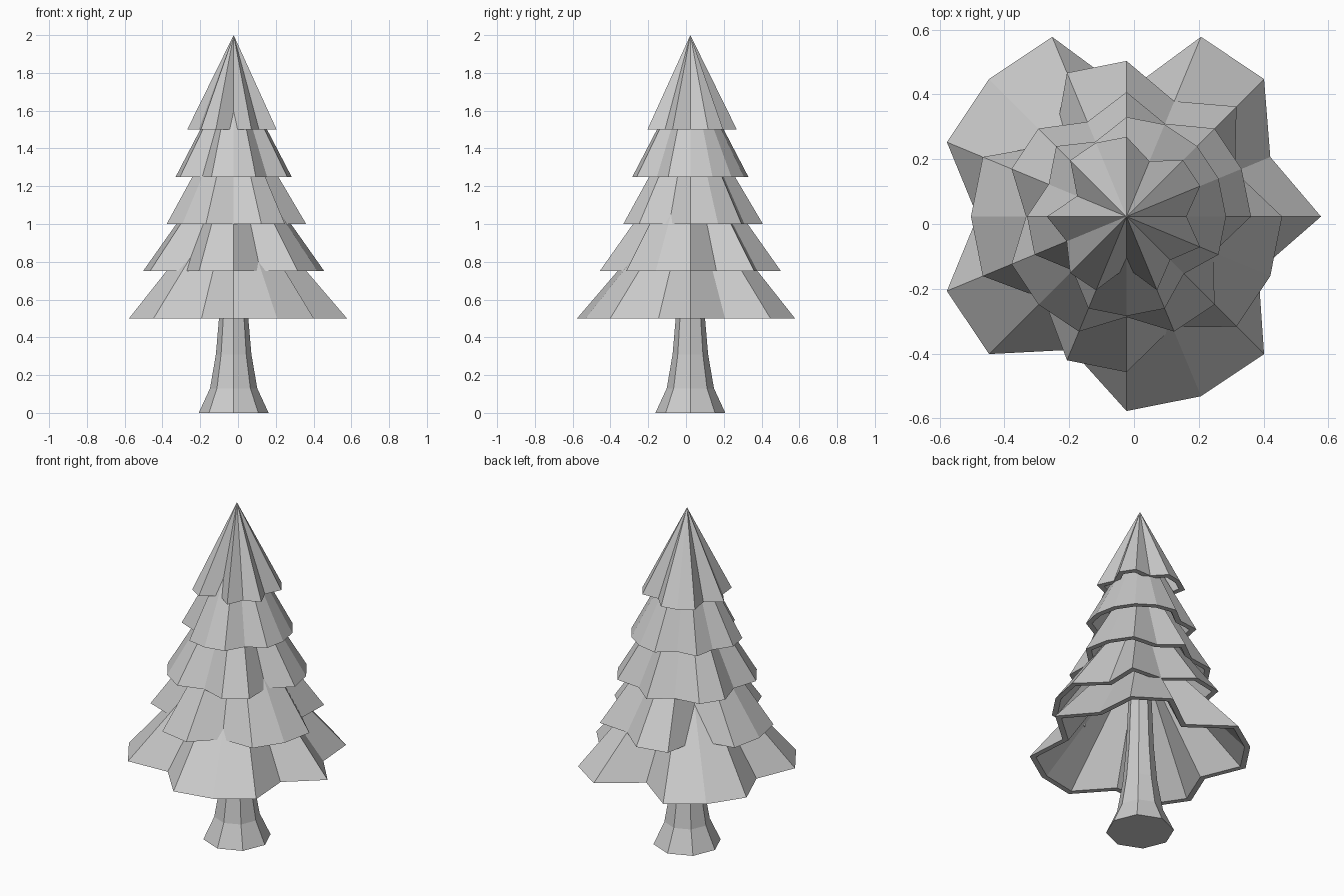
import bpy, bmesh, math

if "Cube" in bpy.data.objects:
    bpy.data.objects.remove(bpy.data.objects["Cube"])

CX, CY = -0.023, 0.023  # tree axis


def make_object(name, bm):
    bmesh.ops.recalc_face_normals(bm, faces=bm.faces)
    mesh = bpy.data.meshes.new(name)
    bm.to_mesh(mesh)
    bm.free()
    ob = bpy.data.objects.new(name, mesh)
    ob.location = (CX, CY, 0)
    bpy.context.collection.objects.link(ob)
    return ob


def ring(bm, radii, z):
    n = len(radii)
    return [bm.verts.new((r * math.cos(2 * math.pi * i / n),
                          r * math.sin(2 * math.pi * i / n), z))
            for i, r in enumerate(radii)]


# Trunk: flared eight-sided column
bm = bmesh.new()
rings = [ring(bm, [r] * 8, z) for r, z in
         [(0.185, 0), (0.125, 0.13), (0.094, 0.31), (0.076, 0.52), (0.06, 0.9)]]
for a, b in zip(rings, rings[1:]):
    for i in range(8):
        j = (i + 1) % 8
        bm.faces.new((a[i], a[j], b[j], b[i]))
bm.faces.new(rings[0][::-1])
bm.faces.new(rings[-1])
make_object("trunk", bm)


# Foliage: hollow 16-sided cone, some rim corners pulled inward
def foliage(name, z, apex, radius, notches, wall=0.03):
    bm = bmesh.new()
    rim = ring(bm, [notches.get(i, radius) for i in range(16)], z)
    tip = bm.verts.new((0, 0, apex))
    for i in range(16):
        bm.faces.new((rim[i], rim[(i + 1) % 16], tip))
    base = bm.faces.new(rim[::-1])
    bm.normal_update()
    bmesh.ops.inset_region(bm, faces=[base], thickness=wall, use_even_offset=True)
    center = bmesh.ops.poke(bm, faces=[base])["verts"][0]
    center.co = (0, 0, apex - 0.07)
    make_object(name, bm)


# Rim corner index counts steps of 22.5 degrees from +x
tiers = [
    (0.50, 1.20, 0.600, {1: 0.48, 4: 0.385, 8: 0.46, 11: 0.445, 15: 0.44}),
    (0.75, 1.43, 0.480, {1: 0.362, 3: 0.385, 6: 0.316, 10: 0.36, 13: 0.37}),
    (1.00, 1.65, 0.384, {3: 0.31, 5: 0.316, 8: 0.31, 12: 0.31, 15: 0.29}),
    (1.25, 1.84, 0.307, {5: 0.25, 7: 0.26, 10: 0.235, 14: 0.25}),
    (1.50, 2.00, 0.246, {0: 0.185, 3: 0.185, 7: 0.165, 9: 0.2, 12: 0.157, 14: 0.19}),
]
for k, (z, apex, radius, notches) in enumerate(tiers, 1):
    foliage(f"foliage_tier_{k}", z, apex, radius, notches)
